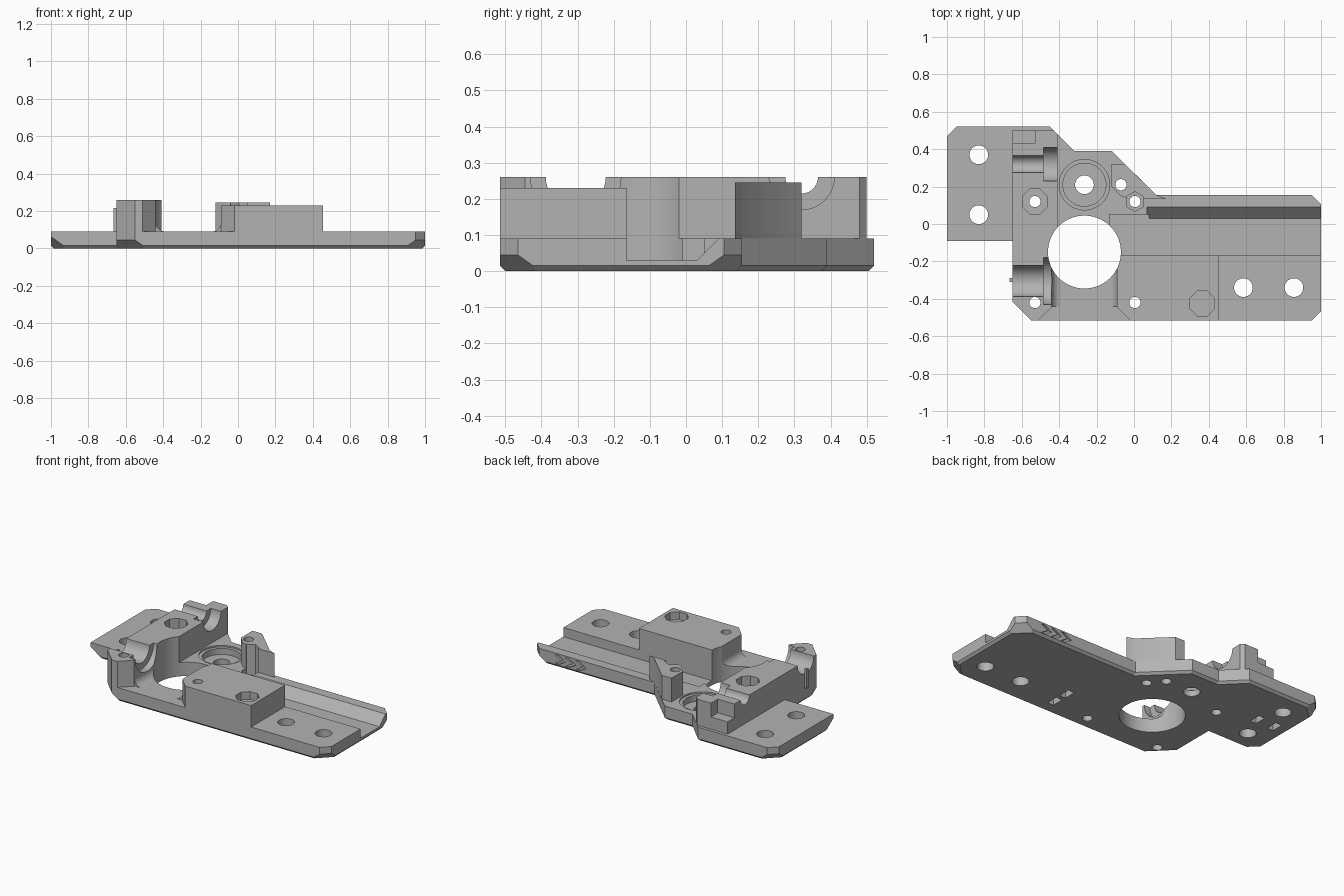
import bpy, bmesh, math
from mathutils import Vector, Matrix

if "Cube" in bpy.data.objects:
    bpy.data.objects.remove(bpy.data.objects["Cube"], do_unlink=True)

grey = bpy.data.materials.new("plain grey")
grey.use_nodes = True
grey.diffuse_color = (0.45, 0.45, 0.45, 1)
grey.node_tree.nodes["Principled BSDF"].inputs["Base Color"].default_value = grey.diffuse_color

TOP = 0.09      # plate surface
HIGH = 0.4      # above everything, for cutters
LOW = -0.1
cutters = []


def make(name, bm, cutter=False):
    bmesh.ops.recalc_face_normals(bm, faces=bm.faces)
    mesh = bpy.data.meshes.new(name)
    bm.to_mesh(mesh)
    bm.free()
    mesh.materials.append(grey)
    ob = bpy.data.objects.new(name, mesh)
    bpy.context.collection.objects.link(ob)
    if cutter:
        ob.hide_render = True
        cutters.append(ob)
    return ob


def prism_mesh(points, direction):
    bm = bmesh.new()
    face = bm.faces.new([bm.verts.new(p) for p in points])
    new = bmesh.ops.extrude_face_region(bm, geom=[face])["geom"]
    bmesh.ops.translate(bm, vec=direction, verts=[v for v in new if isinstance(v, bmesh.types.BMVert)])
    bmesh.ops.recalc_face_normals(bm, faces=bm.faces)
    return bm


def upright(name, outline, z0, z1, cutter=False):
    return make(name, prism_mesh([(x, y, z0) for x, y in outline], (0, 0, z1 - z0)), cutter)


def box(name, x0, x1, y0, y1, z0, z1, cutter=False):
    return upright(name, [(x0, y0), (x1, y0), (x1, y1), (x0, y1)], z0, z1, cutter)


def hole(x, y, r, z0=LOW, z1=HIGH, sides=40):
    turn = math.pi / sides
    ring = [(x + r * math.cos(turn + 2 * math.pi * i / sides),
             y + r * math.sin(turn + 2 * math.pi * i / sides)) for i in range(sides)]
    upright("hole_cutter", ring, z0, z1, True)


def trough(x0, x1, y, r, z=0.26):
    ring = [(x0, y + r * math.cos(math.pi * i / 20), z + r * math.sin(math.pi * i / 20))
            for i in range(40)]
    make("trough_cutter", prism_mesh(ring, (x1 - x0, 0, 0)), True)


# Base plate with a chamfered lower edge and cut lower corners
outline = [(-0.55, -0.515), (0.95, -0.515), (1, -0.465), (1, 0.105), (0.95, 0.155),
           (0.12, 0.155), (-0.12, 0.39), (-0.32, 0.39), (-0.45, 0.52), (-0.95, 0.52),
           (-1, 0.47), (-1, -0.09), (-0.65, -0.09), (-0.65, -0.415)]
bm = prism_mesh([(x, y, 0) for x, y in outline], (0, 0, TOP))
lower = [e for e in bm.edges if all(v.co.z < 0.001 for v in e.verts)]
bmesh.ops.bevel(bm, geom=lower, offset=0.015, segments=1, affect='EDGES')
for x, y, sx, sy in [(0.975, -0.49, 1, -1), (0.975, 0.13, 1, 1), (-0.975, 0.495, -1, 1),
                     (-0.6, -0.465, -1, -1)]:
    cut = bmesh.ops.bisect_plane(bm, geom=bm.verts[:] + bm.edges[:] + bm.faces[:], dist=1e-5,
                                 plane_co=(x, y, 0.045), plane_no=(sx, sy, -1.4), clear_outer=True)
    edges = [e for e in cut["geom_cut"] if isinstance(e, bmesh.types.BMEdge)]
    bmesh.ops.edgenet_fill(bm, edges=edges)
parts = [make("base_plate", bm)]

# Raised blocks
parts.append(upright("bearing_block", [
    (-0.65, -0.415), (-0.55, -0.515), (-0.51, -0.515), (-0.44, -0.445), (-0.44, -0.2),
    (-0.41, -0.2), (-0.41, 0.48), (-0.43, 0.5), (-0.65, 0.5)], TOP, 0.26))
parts.append(upright("front_block", [
    (-0.09, -0.445), (-0.02, -0.515), (0.455, -0.515), (0.455, -0.165), (-0.09, -0.165)], TOP, 0.23))
parts.append(upright("corner_post", [
    (-0.12, 0.32), (-0.05, 0.32), (0.12, 0.155), (0.17, 0.135), (-0.03, 0.135),
    (-0.07, 0.15), (-0.12, 0.2)], TOP, 0.245))
box("side_nub", -0.665, -0.65, -0.31, -0.29, TOP, 0.215)

# Rounded feet of the walls on both sides of the front gap
for side, x in (("right", -0.44), ("left", -0.09)):
    s = 1 if x < -0.2 else -1
    r = 0.05
    arc = [(x + s * (r - r * math.cos(a)), -0.44, TOP + r - r * math.sin(a))
           for a in [math.pi / 16 * i for i in range(9)]]
    parts.append(make(side + "_fillet", prism_mesh([(x, -0.44, TOP)] + arc, (0, 0.24, 0))))

# Large opening, round recess and screw holes
hole(-0.265, -0.15, 0.195, sides=64)
hole(-0.265, 0.21, 0.135, 0.08)
hole(-0.265, 0.21, 0.115, 0.04)
for x, y, r in [(-0.265, 0.21, 0.05), (-0.83, 0.37, 0.05), (-0.83, 0.05, 0.05),
                (0.585, -0.34, 0.05), (0.855, -0.34, 0.05), (-0.53, 0.12, 0.03),
                (-0.53, -0.42, 0.03), (0.005, -0.42, 0.03), (-0.07, 0.21, 0.03),
                (0.005, 0.12, 0.03)]:
    hole(x, y, r)

# Nut pockets
hole(-0.53, 0.12, 0.072, 0.19, sides=8)
hole(0.365, -0.425, 0.072, 0.18, sides=8)
hole(0.005, 0.12, 0.053, 0.04, sides=6)

# Half-round bearing seats with wider collars
trough(-0.7, -0.47, -0.305, 0.083)
trough(-0.483, -0.35, -0.305, 0.125)
trough(-0.7, -0.47, 0.32, 0.045)
trough(-0.483, -0.35, 0.32, 0.09)
box("notch_cutter", -0.7, -0.53, 0.43, 0.6, 0.17, HIGH, True)

# Sloped cable channel along the rail
profile = [(-0.165, 0.03), (0.03, 0.03), (0.09, TOP), (0.09, 0.1), (-0.165, 0.1)]
make("channel_cutter", prism_mesh([(0.07, y, z) for y, z in profile], (1, 0, 0)), True)
box("channel_end_cutter", -0.13, 0.08, -0.165, 0.05, 0.03, 0.1, True)

# Slots underneath
for x, y in [(-0.77, 0.21), (-0.9, 0.21), (0.28, -0.28), (0.28, -0.39)]:
    box("slot_cutter", x - 0.022, x + 0.022, y - 0.04, y + 0.04, LOW, 0.05, True)

# Three arrow marks in the back wall of the rail
for i in range(3):
    x = 0.61 + 0.075 * i
    mark = [(x, 0.05), (x + 0.05, 0.08), (x + 0.08, 0.08), (x + 0.03, 0.05),
            (x + 0.08, 0.02), (x + 0.05, 0.02)]
    make("arrow_cutter", prism_mesh([(a, 0.143, z) for a, z in mark], (0, 0.1, 0)), True)


def bounds(ob):
    cos = [v.co for v in ob.data.vertices]
    return [(min(c[i] for c in cos), max(c[i] for c in cos)) for i in range(3)]


# Cut every part with the cutters that reach it, then drop the cutters
for part in parts:
    bpy.context.view_layer.objects.active = part
    reach = bounds(part)
    for c in cutters:
        if all(a[0] < b[1] and b[0] < a[1] for a, b in zip(reach, bounds(c))):
            mod = part.modifiers.new("cut", 'BOOLEAN')
            mod.operation = 'DIFFERENCE'
            mod.solver = 'EXACT'
            mod.object = c
            bpy.ops.object.modifier_apply(modifier=mod.name)
for c in cutters:
    bpy.data.objects.remove(c, do_unlink=True)

# Smooth the round walls, keep the edges sharp
bpy.ops.object.select_all(action='DESELECT')
for part in parts:
    part.select_set(True)
bpy.ops.object.shade_smooth_by_angle(angle=math.radians(25))
